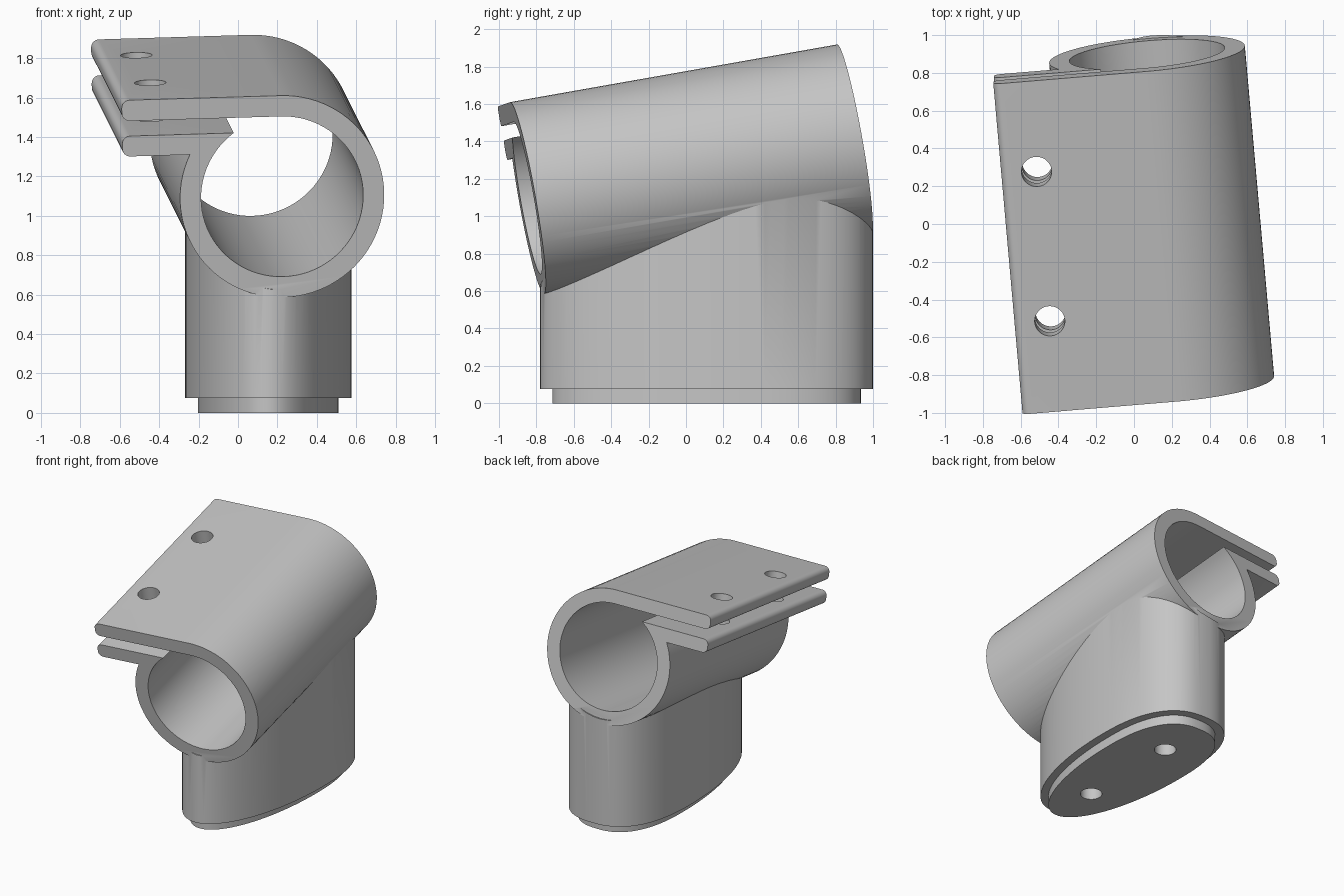
import bpy
import bmesh
from math import cos, sin, pi, radians, degrees, asin, copysign
from mathutils import Vector

if "Cube" in bpy.data.objects:
    bpy.data.objects.remove(bpy.data.objects["Cube"])

grey = bpy.data.materials.new("plain grey")
grey.use_nodes = True
GREY = (0.56, 0.56, 0.56, 1)
grey.diffuse_color = GREY
grey.node_tree.nodes["Principled BSDF"].inputs["Base Color"].default_value = GREY

# Tube frame: axis runs backward, upward and slightly to the model's right
AXIS = Vector((-0.087, 0.981, 0.173)).normalized()
SIDE = Vector((0.996, 0.083, 0.03))
SIDE = (SIDE - AXIS * SIDE.dot(AXIS)).normalized()
UP = SIDE.cross(AXIS)
FRONT = Vector((0.224, -0.85, 1.098))
LENGTH = 1.782
OUTER, BORE = 0.52, 0.413
X, Y, Z = (Vector(v) for v in ((1, 0, 0), (0, 1, 0), (0, 0, 1)))


def arc(cx, cy, r, start, end, steps):
    angles = [radians(start + (end - start) * i / steps) for i in range(steps + 1)]
    return [(cx + r * cos(a), cy + r * sin(a)) for a in angles]


def prism(name, outline, origin, p, q, along, length):
    """Extrude a 2D outline, given in the p-q plane, along a direction."""
    bm = bmesh.new()
    base = [bm.verts.new(origin + p * a + q * b) for a, b in outline]
    face = bm.faces.new(base)
    top = bmesh.ops.extrude_face_region(bm, geom=[face])["geom"]
    moved = [v for v in top if isinstance(v, bmesh.types.BMVert)]
    bmesh.ops.translate(bm, verts=moved, vec=along * length)
    bmesh.ops.recalc_face_normals(bm, faces=bm.faces)
    mesh = bpy.data.meshes.new(name)
    bm.to_mesh(mesh)
    bm.free()
    mesh.materials.append(grey)
    obj = bpy.data.objects.new(name, mesh)
    bpy.context.collection.objects.link(obj)
    return obj


def combine(target, other, operation):
    """Apply a boolean and discard the helper."""
    mod = target.modifiers.new(operation.lower(), "BOOLEAN")
    mod.operation = operation
    mod.solver = "EXACT"
    mod.object = other
    bpy.context.view_layer.objects.active = target
    bpy.ops.object.modifier_apply(modifier=mod.name)
    bpy.data.objects.remove(other)


def drill(target, centre, radius, p, q, along, depth):
    combine(target, prism("drill", arc(0, 0, radius, 0, 352.5, 47),
                          centre, p, q, along, depth), "DIFFERENCE")


# Split tube with two clamping flanges, as one cross-section
EDGE, ROUND = -0.81, 0.04
LOW_TOP, LOW_BOTTOM = 0.335, 0.23


def flange_end(bottom, top):
    """Rounded outer end of a flange, from its lower to its upper face."""
    x = EDGE + ROUND
    return (arc(x, bottom + ROUND, ROUND, 270, 180, 6)
            + arc(x, top - ROUND, ROUND, 180, 90, 6))


outer_stop = -180 - degrees(asin(LOW_BOTTOM / OUTER))
inner_start = -180 - degrees(asin(LOW_TOP / BORE))
section = (flange_end(BORE, OUTER)
           + arc(0, 0, OUTER, 90, outer_stop, 72)
           + flange_end(LOW_BOTTOM, LOW_TOP)
           + arc(0, 0, BORE, inner_start, 90, 72))
clamp = prism("angled_pipe_clamp", section, FRONT, SIDE, UP, AXIS, LENGTH)

# Bolt holes through both flanges
for offset in (-0.403, 0.403):
    centre = FRONT + AXIS * (LENGTH / 2 + offset) - SIDE * 0.622
    drill(clamp, centre, 0.08, SIDE, AXIS, UP, 0.8)

# Post with an egg-shaped plan: a slender ellipse in front, a blunter back
WIDEST = Vector((0.153, 0.3, 0))
HALF_WIDTH, FRONT_REACH, BACK_REACH = 0.422, 1.08, 0.7
BLUNT = 2 / 2.5


def egg(inset, steps=112):
    points = []
    for i in range(steps):
        angle = 2 * pi * i / steps
        c, s = cos(angle), sin(angle)
        power, reach = (BLUNT, BACK_REACH) if s > 0 else (1, FRONT_REACH)
        points.append(((HALF_WIDTH - inset) * copysign(abs(c) ** power, c),
                       (reach - inset) * copysign(abs(s) ** power, s)))
    return points


STEP = 0.075
post = prism("post", egg(0), WIDEST + Z * STEP, X, Y, Z, 1.175)

# Saddle cut so the post ends inside the tube wall
drill(post, FRONT - AXIS, 0.48, SIDE, UP, AXIS, 4)

# Inset foot under the post, then two blind screw holes
combine(post, prism("foot", egg(0.065), WIDEST, X, Y, Z, STEP + 0.1), "UNION")
for y in (-0.31, 0.54):
    drill(post, Vector((WIDEST.x, y, -0.1)), 0.08, X, Y, Z, 0.4)

combine(clamp, post, "UNION")

# Smooth curved walls, crisp edges
bpy.ops.object.select_all(action="DESELECT")
clamp.select_set(True)
bpy.context.view_layer.objects.active = clamp
bpy.ops.object.shade_smooth_by_angle(angle=radians(30))
